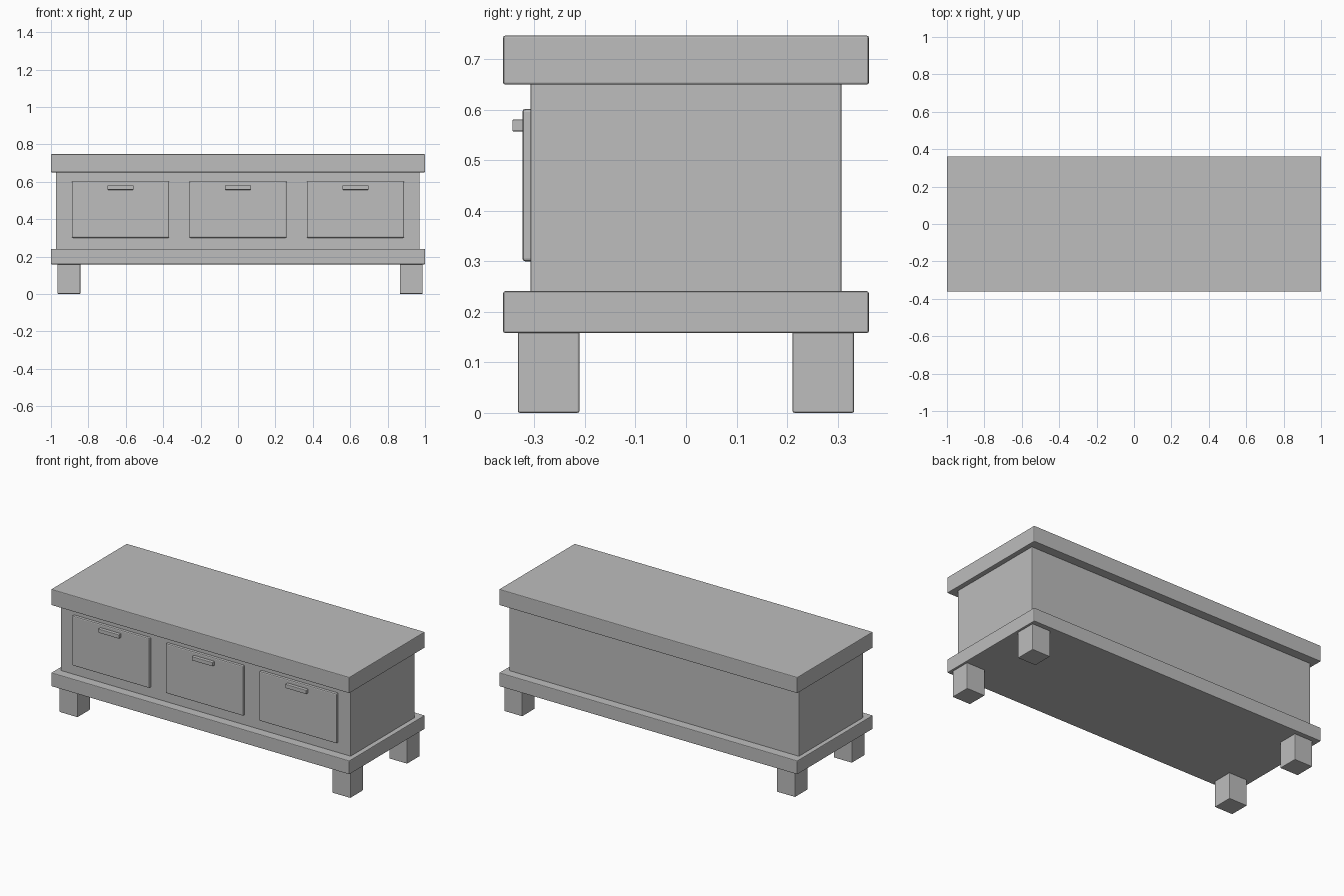
import bpy

cube = bpy.data.objects.get("Cube")
if cube:
    bpy.data.objects.remove(cube, do_unlink=True)

# One plain grey finish
grey = bpy.data.materials.new("plain_grey")
grey.use_nodes = True
colour = (0.51, 0.51, 0.51, 1)
grey.diffuse_color = colour
grey.node_tree.nodes["Principled BSDF"].inputs["Base Color"].default_value = colour


def box(name, x, y, z, bevel=0.004):
    """Bevelled box from (min, max) ranges on each axis."""
    ranges = (x, y, z)
    bpy.ops.mesh.primitive_cube_add(size=1, location=[(a + b) / 2 for a, b in ranges])
    obj = bpy.context.object
    obj.name = name
    obj.scale = [b - a for a, b in ranges]
    bpy.ops.object.transform_apply(location=False, rotation=False, scale=True)
    mod = obj.modifiers.new("soft_edges", "BEVEL")
    mod.width = bevel
    mod.segments = 2
    obj.data.materials.append(grey)
    return obj


# Top slab, cabinet body and base slab
box("top_slab", (-1, 1), (-0.362, 0.362), (0.65, 0.747))
box("body", (-0.973, 0.971), (-0.308, 0.308), (0.235, 0.655))
box("base_slab", (-1, 1), (-0.362, 0.362), (0.158, 0.241))

# Square legs
for side, x in (("right", -0.904), ("left", 0.926)):
    for end, y in (("front", -0.272), ("back", 0.272)):
        box(f"{end}_{side}_leg", (x - 0.061, x + 0.061), (y - 0.061, y + 0.061), (0, 0.165))

# Drawer fronts with bar handles
for side, x in (("right", -0.628), ("middle", 0), ("left", 0.628)):
    box(f"{side}_drawer", (x - 0.26, x + 0.26), (-0.324, -0.3), (0.3, 0.602), 0.006)
    box(f"{side}_handle", (x - 0.07, x + 0.07), (-0.344, -0.315), (0.557, 0.581), 0.003)
